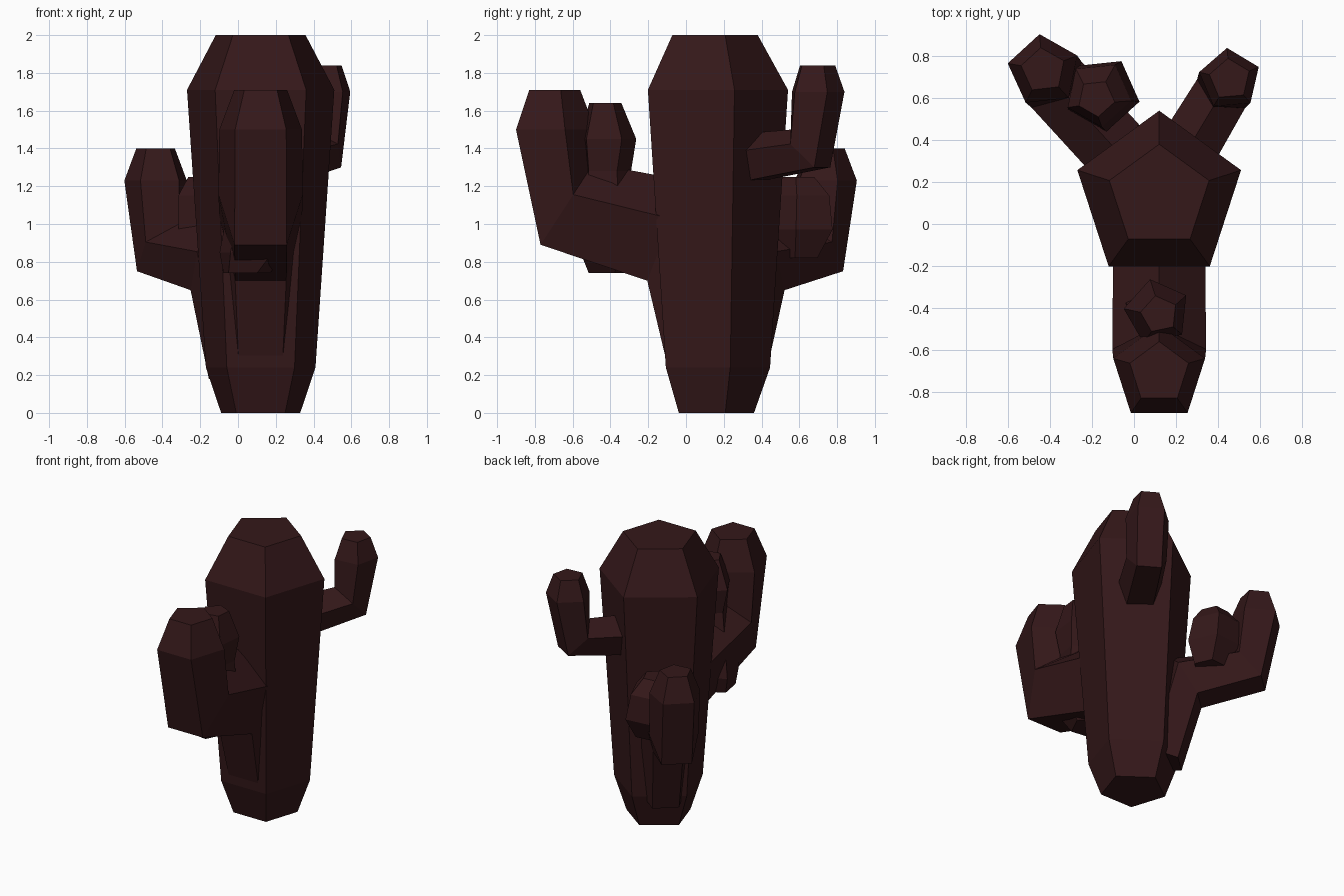
import bpy, bmesh, math
from mathutils import Vector

if "Cube" in bpy.data.objects:
    bpy.data.objects.remove(bpy.data.objects["Cube"])

mat = bpy.data.materials.new("dark_maroon")
mat.diffuse_color = (0.035, 0.009, 0.010, 1)
mat.use_nodes = True
mat.node_tree.nodes["Principled BSDF"].inputs["Base Color"].default_value = mat.diffuse_color
N = 5
TRUNK = Vector((0.12, 0.13, 0))


def loft(name, rings):
    """Bridge five-sided rings into a closed flat-shaded solid."""
    bm = bmesh.new()
    loops = [[bm.verts.new(p) for p in ring] for ring in rings]
    for a, b in zip(loops, loops[1:]):
        for i in range(N):
            j = (i + 1) % N
            bm.faces.new((a[i], a[j], b[j], b[i]))
    bm.faces.new(loops[0][::-1])
    bm.faces.new(loops[-1])
    bmesh.ops.recalc_face_normals(bm, faces=bm.faces)
    me = bpy.data.meshes.new(name)
    bm.to_mesh(me)
    bm.free()
    me.materials.append(mat)
    ob = bpy.data.objects.new(name, me)
    bpy.context.collection.objects.link(ob)


def column(name, sections):
    """Upright part: sections are (x, y, z, radius, start angle)."""
    rings = []
    for x, y, z, r, deg in sections:
        angles = [math.radians(deg + 72 * i) for i in range(N)]
        rings.append([(x + r * math.cos(a), y + r * math.sin(a), z) for a in angles])
    loft(name, rings)


def arm(name, heading, sections):
    """Bent arm in a vertical plane through the trunk axis.
    Sections are (outer distance, outer z, inner distance, inner z, radius)."""
    h = math.radians(heading)
    d = Vector((math.cos(h), math.sin(h), 0))
    s = Vector((-d.y, d.x, 0))
    rings = []
    for to, zo, ti, zi, r in sections:
        outer = d * to + Vector((0, 0, zo))
        inner = d * ti + Vector((0, 0, zi))
        w = (inner - outer) / 1.809
        c = TRUNK + outer + w * 0.809
        rings.append([c + w * math.cos(a) + s * r * math.sin(a)
                      for a in (math.tau * i / N for i in range(N))])
    loft(name, rings)


# Trunk
column("trunk", [(0.12, 0.14, 0, 0.22, 90), (0.12, 0.14, 0.24, 0.305, 90),
                 (0.12, 0.13, 1.71, 0.41, 90), (0.12, 0.13, 2.0, 0.25, 90)])

# Three upturned arms
arm("front_arm", 270, [(0.24, 0.30, -0.07, 0.30, 0.20), (0.335, 0.70, 0.13, 1.23, 0.23),
                       (0.90, 0.89, 0.62, 1.32, 0.235), (1.03, 1.50, 0.61, 1.50, 0.23),
                       (0.96, 1.71, 0.69, 1.71, 0.147)])
arm("back_left_arm", 132.5, [(0.31, 0.18, 0.05, 0.25, 0.15), (0.44, 0.65, 0.25, 0.98, 0.17),
                             (0.86, 0.75, 0.64, 1.00, 0.17), (0.956, 1.23, 0.639, 1.23, 0.175),
                             (0.905, 1.40, 0.71, 1.40, 0.108)])
arm("back_right_arm", 59, [(0.22, 1.22, 0.22, 1.48, 0.15), (0.69, 1.30, 0.50, 1.50, 0.14),
                           (0.774, 1.70, 0.503, 1.70, 0.15), (0.734, 1.84, 0.553, 1.84, 0.10)])

# Stubby buds growing through the front and left arms
column("front_bud", [(0.04, -0.40, 0.74, 0.13, 10), (0.08, -0.40, 0.85, 0.19, 15),
                     (0.11, -0.42, 1.28, 0.13, 25), (0.11, -0.42, 1.45, 0.16, 30),
                     (0.12, -0.43, 1.64, 0.09, 30)])
column("left_bud", [(-0.14, 0.60, 0.82, 0.11, 60), (-0.15, 0.62, 0.97, 0.18, 60),
                    (-0.17, 0.62, 1.15, 0.16, 60), (-0.18, 0.60, 1.25, 0.09, 60)])
